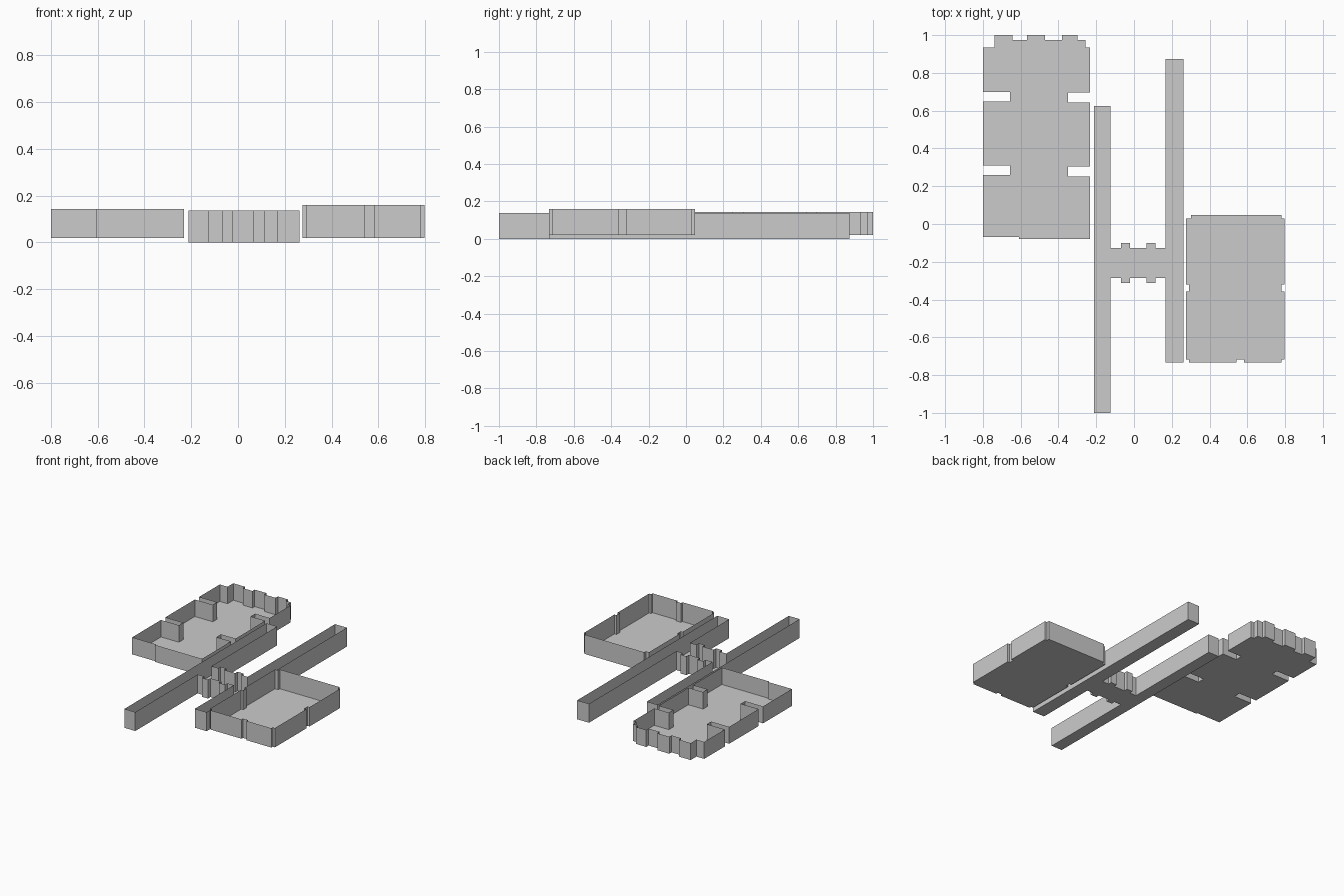
import bpy
import bmesh

cube = bpy.data.objects.get("Cube")
if cube:
    bpy.data.objects.remove(cube, do_unlink=True)

# Plain grey material shared by all parts
grey = bpy.data.materials.new("plain_grey")
grey.use_nodes = True
shade = (0.6, 0.6, 0.6, 1.0)
grey.diffuse_color = shade
grey.node_tree.nodes["Principled BSDF"].inputs["Base Color"].default_value = shade


def along_x(y, steps, level):
    """Points of square steps that leave the line y and reach to level."""
    points = []
    for start, end in steps:
        points += [(start, y), (start, level), (end, level), (end, y)]
    return points


def along_y(x, steps, level):
    """Points of square steps that leave the line x and reach to level."""
    return [(b, a) for a, b in along_x(x, steps, level)]


def open_tray(name, outline, bottom, top):
    """Thin floor with upright walls round its edge and no lid."""
    bm = bmesh.new()
    low = [bm.verts.new((x, y, bottom)) for x, y in outline]
    high = [bm.verts.new((x, y, top)) for x, y in outline]
    bm.faces.new(low[::-1])
    for i in range(len(low)):
        j = (i + 1) % len(low)
        bm.faces.new((low[i], low[j], high[j], high[i]))
    mesh = bpy.data.meshes.new(name)
    bm.to_mesh(mesh)
    bm.free()
    mesh.materials.append(grey)
    obj = bpy.data.objects.new(name, mesh)
    bpy.context.collection.objects.link(obj)
    return obj


# Large tray: side slots and a crenellated back edge
left, right, front, back = -0.8, -0.232, -0.08, 0.974
large = [(left, -0.07), (-0.608, -0.07), (-0.608, front), (right, front)]
large += along_y(right, [(0.251, 0.304), (0.643, 0.695)], -0.349)
large += [(right, 0.934), (-0.257, 0.934), (-0.257, back)]
large += along_x(back, [(-0.299, -0.381), (-0.471, -0.566)], 1.0)
large += [(-0.643, back), (-0.643, 1.0), (-0.738, 1.0), (-0.738, 0.934), (left, 0.934)]
large += along_y(left, [(0.698, 0.648), (0.31, 0.26)], -0.656)
open_tray("large_tray", large, 0.02, 0.143)

# Small tray: stepped corners and one small slot on three sides
left, right, front, back = 0.276, 0.798, -0.733, 0.048
small = [(left, -0.717), (0.292, -0.717), (0.292, front)]
small += along_x(front, [(0.542, 0.583)], -0.717)
small += [(0.781, front), (0.781, -0.717), (right, -0.717)]
small += along_y(right, [(-0.357, -0.32)], 0.781)
small += [(right, 0.029), (0.781, 0.029), (0.781, back), (0.302, back), (0.302, 0.029), (left, 0.029)]
small += along_y(left, [(-0.32, -0.357)], 0.292)
open_tray("small_tray", small, 0.02, 0.16)

# Central channel: two long arms joined by a bridge with tabs
inner_left, inner_right = -0.124, 0.167
tabs = [(-0.069, -0.022), (0.066, 0.115)]
channel = [(-0.211, -1.0), (inner_left, -1.0), (inner_left, -0.285)]
channel += along_x(-0.285, tabs, -0.312)
channel += [(inner_right, -0.285), (inner_right, front), (0.262, front), (0.262, 0.873), (inner_right, 0.873)]
channel += [(inner_right, -0.127)]
channel += along_x(-0.127, [(b, a) for a, b in tabs[::-1]], -0.1)
channel += [(inner_left, -0.127), (inner_left, 0.626), (-0.211, 0.626)]
open_tray("central_channel", channel, 0.0, 0.137)
